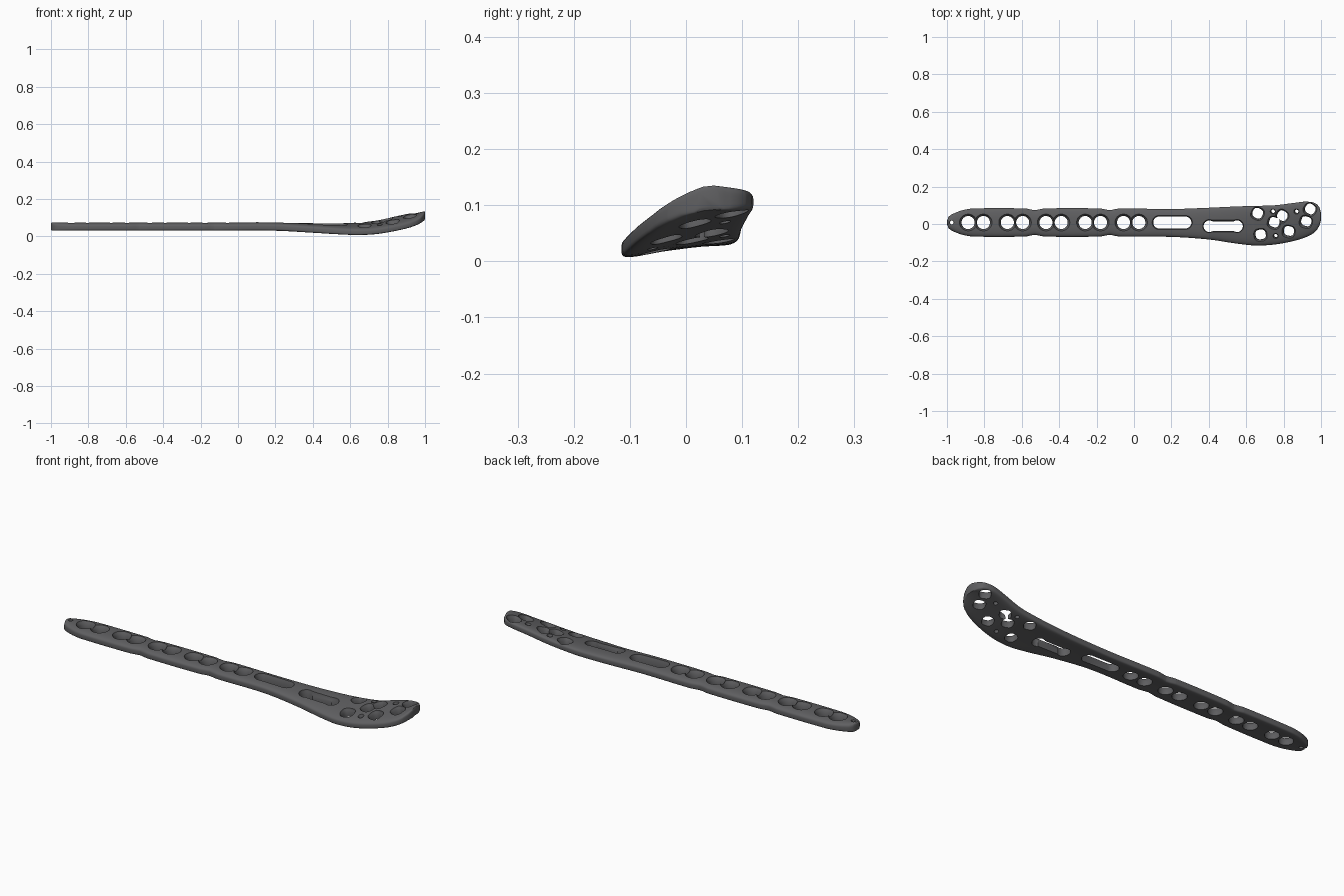
import bpy, bmesh, math
from mathutils import Vector, Matrix

if "Cube" in bpy.data.objects:
    bpy.data.objects.remove(bpy.data.objects["Cube"])

metal = bpy.data.materials.new("dark grey metal")
metal.diffuse_color = (0.115, 0.115, 0.12, 1)
metal.use_nodes = True
metal.node_tree.nodes["Principled BSDF"].inputs["Base Color"].default_value = metal.diffuse_color

# Stations along the plate: x, front edge y, back edge y, underside z at each edge
STATIONS = [
    (-1.0, 0.0, 0.016, .026, .026), (-.99, -.024, .04, .026, .026),
    (-.96, -.042, .058, .026, .026), (-.92, -.057, .073, .026, .026),
    (-.86, -.067, .083, .026, .026), (-.58, -.067, .083, .026, .026),
    (-.53, -.058, .074, .026, .026), (-.48, -.067, .083, .026, .026),
    (-.18, -.067, .083, .026, .026), (-.13, -.058, .074, .026, .026),
    (-.08, -.067, .083, .026, .026), (.2, -.069, .08, .026, .026),
    (.4, -.083, .087, .014, .025), (.55, -.105, .094, .004, .028),
    (.65, -.115, .097, .0, .035), (.75, -.11, .1, .006, .047),
    (.85, -.092, .112, .023, .07), (.92, -.07, .12, .04, .084),
    (.965, -.045, .113, .058, .088), (.99, -.012, .092, .075, .088),
    (1.0, .02, .06, .084, .088)]
THICK, CROWN, SIDES = .043, .007, 40


def slope(i, k):
    a, b = STATIONS[max(i - 1, 0)], STATIONS[min(i + 1, len(STATIONS) - 1)]
    return (b[k] - a[k]) / (b[0] - a[0])


def section(x):
    """Smoothly interpolated edge positions at x."""
    i = 0
    while i < len(STATIONS) - 2 and x > STATIONS[i + 1][0]:
        i += 1
    a, b = STATIONS[i], STATIONS[i + 1]
    h = b[0] - a[0]
    t = (x - a[0]) / h
    return [(2*t**3 - 3*t**2 + 1) * a[k] + (3*t**2 - 2*t**3) * b[k]
            + h * ((t**3 - 2*t**2 + t) * slope(i, k) + (t**3 - t**2) * slope(i + 1, k))
            for k in range(1, 5)]


def top_point(x, y):
    lo, hi, za, zb = section(x)
    f = (y - lo) / (hi - lo)
    return Vector((x, y, za + (zb - za) * f + THICK + CROWN * (1 - (2*f - 1)**2)))


def top_normal(x, y):
    e = .02
    dx = top_point(x + e, y) - top_point(x - e, y)
    dy = top_point(x, y + e) - top_point(x, y - e)
    return dx.cross(dy).normalized()


def power(v, p):
    return math.copysign(abs(v) ** p, v)


def loft(bm, rings):
    """Skin a list of vertex rings and cap both ends."""
    loops = [[bm.verts.new(p) for p in r] for r in rings]
    n = len(loops[0])
    for a, b in zip(loops, loops[1:]):
        for i in range(n):
            bm.faces.new((a[i], a[(i + 1) % n], b[(i + 1) % n], b[i]))
    bm.faces.new(loops[0])
    bm.faces.new(loops[-1])
    bmesh.ops.recalc_face_normals(bm, faces=bm.faces)


def make_object(name, rings):
    bm = bmesh.new()
    loft(bm, rings)
    mesh = bpy.data.meshes.new(name)
    bm.to_mesh(mesh)
    bm.free()
    ob = bpy.data.objects.new(name, mesh)
    bpy.context.collection.objects.link(ob)
    return ob


# Plate body: arched cross-sections with rounded edges
xs = {s[0] for s in STATIONS}
xs |= {-1 + .025 * i for i in range(1, 80)} | {-.995, -.975, .9775, .995, .9975}
rings, last = [], -9
for x in sorted(xs):
    if x - last < .002:
        continue
    last = x
    lo, hi, za, zb = section(x)
    end = .8 if abs(x) > .9985 else 1
    ring = []
    for i in range(SIDES):
        a = 2 * math.pi * (i + .5) / SIDES
        u, v = power(math.cos(a), .42), power(math.sin(a), .5) * end
        f = (u + 1) / 2
        z = za + (zb - za) * f + THICK * (v + 1) / 2 + CROWN * (1 - u * u)
        ring.append((x, lo + (hi - lo) * f, z))
    rings.append(ring)
plate = make_object("bone_plate", rings)
plate.data.materials.append(metal)


def cut(x, y, r, flare=1.4, depth=.02, half_len=0.0, square=1.0, turn=0.0, tilt=0.0):
    """Cut a hole with a flared mouth; half_len stretches it into a slot."""
    n = 28
    base = top_point(x, y)
    normal = Vector((0, 0, 1)).lerp(top_normal(x, y), tilt).normalized()
    m = (Matrix.Translation(base) @ normal.to_track_quat('Z', 'Y').to_matrix().to_4x4()
         if tilt else Matrix.Translation(base))
    levels = [(-.09, r), (-depth, r), (-depth * .45, r * (1 + (flare - 1) * .6)),
              (.002, r * flare), (.03, r * flare)]
    hole_rings = []
    for z, rad in levels:
        ring = []
        for i in range(n):
            a = 2 * math.pi * (i + .5) / n
            p = Vector((power(math.cos(a), square) * rad, power(math.sin(a), square) * rad, 0))
            p = Matrix.Rotation(turn, 3, 'Z') @ p
            p.x += math.copysign(half_len, math.cos(a))
            ring.append(m @ Vector((p.x, p.y, z)))
        hole_rings.append(ring)
    cutter = make_object("hole_cutter", hole_rings)
    cutter.hide_render = True
    mod = plate.modifiers.new("hole", 'BOOLEAN')
    mod.operation, mod.solver, mod.object = 'DIFFERENCE', 'EXACT', cutter
    bpy.context.view_layer.objects.active = plate
    bpy.ops.object.modifier_apply(modifier=mod.name)
    bpy.data.objects.remove(cutter)


# Paired screw holes along the shaft
for x in (-.846, -.636, -.43, -.22, -.015):
    for s in (-1, 1):
        cut(x + s * .041, .008, .035, flare=1.35)

# Long slots, the second with wider ends
cut(.205, .008, .032, flare=1.2, half_len=.07)
cut(.477, -.012, .025, flare=1.3, half_len=.075)
for s in (-1, 1):
    cut(.477 + s * .074, -.012, .031, flare=1.15)

# Pin hole at the narrow tip
cut(-.975, .008, .01, flare=1.2, depth=.008)

# Screw holes in the flared head
for x, y in ((.66, .056), (.79, .042), (.94, .078), (.676, -.06),
             (.748, .006), (.826, -.042), (.918, .01)):
    cut(x, y, .028, flare=1.3, depth=.017, square=.75, turn=.3, tilt=.6)

# Small pin holes in the head
for x, y in ((.742, .067), (.757, -.065), (.868, .066)):
    cut(x, y, .01, flare=1.5, depth=.012, tilt=.5)

# Smooth shading with crisp hole rims
bpy.ops.object.select_all(action='DESELECT')
plate.select_set(True)
bpy.context.view_layer.objects.active = plate
bpy.ops.object.shade_smooth_by_angle(angle=math.radians(35))
